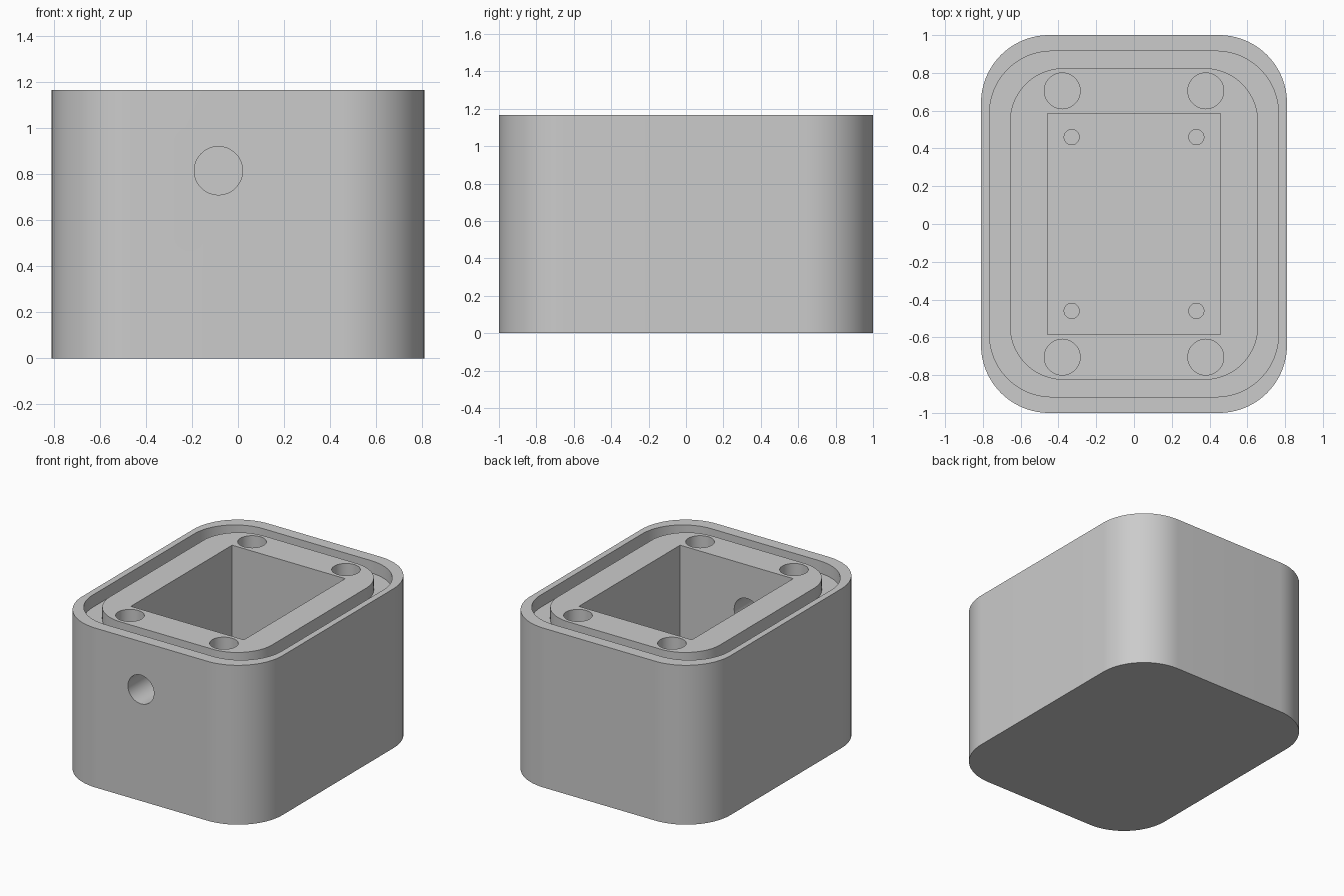
import bpy
import bmesh
from math import cos, sin, pi, radians
from mathutils import Matrix

HEIGHT = 1.165
GROOVE_Z = HEIGHT - 0.09
FLOOR_Z = 0.17
ABOVE = HEIGHT + 0.1

old = bpy.data.objects.get("Cube")
if old:
    bpy.data.objects.remove(old, do_unlink=True)

grey = bpy.data.materials.new("plain grey")
grey.use_nodes = True
grey.diffuse_color = (0.6, 0.6, 0.6, 1)
grey.node_tree.nodes["Principled BSDF"].inputs["Base Color"].default_value = (0.6, 0.6, 0.6, 1)


def make_object(name, bm):
    mesh = bpy.data.meshes.new(name)
    bmesh.ops.recalc_face_normals(bm, faces=bm.faces)
    bm.to_mesh(mesh)
    bm.free()
    mesh.materials.append(grey)
    obj = bpy.data.objects.new(name, mesh)
    bpy.context.collection.objects.link(obj)
    return obj


def rounded_block(name, half_x, half_y, radius, z0, z1, steps=24):
    """Upright prism with a rounded rectangle outline."""
    bm = bmesh.new()
    outline = []
    for i, (sx, sy) in enumerate([(1, 1), (-1, 1), (-1, -1), (1, -1)]):
        for k in range(steps + 1):
            a = (i + k / steps) * pi / 2
            x = sx * (half_x - radius) + radius * cos(a)
            y = sy * (half_y - radius) + radius * sin(a)
            outline.append(bm.verts.new((x, y, z0)))
    base = bm.faces.new(outline)
    top = bmesh.ops.extrude_face_region(bm, geom=[base])["geom"]
    bmesh.ops.translate(bm, vec=(0, 0, z1 - z0),
                        verts=[v for v in top if isinstance(v, bmesh.types.BMVert)])
    return make_object(name, bm)


def box(name, half_x, half_y, z0, z1):
    bm = bmesh.new()
    place = Matrix.Translation((0, 0, (z0 + z1) / 2)) @ Matrix.Diagonal(
        (2 * half_x, 2 * half_y, z1 - z0, 1))
    bmesh.ops.create_cube(bm, size=1, matrix=place)
    return make_object(name, bm)


def cylinder(name, radius, length, centre, axis="z"):
    bm = bmesh.new()
    place = Matrix.Translation(centre)
    if axis == "y":
        place = place @ Matrix.Rotation(pi / 2, 4, "X")
    bmesh.ops.create_cone(bm, cap_ends=True, segments=48, radius1=radius,
                          radius2=radius, depth=length, matrix=place)
    return make_object(name, bm)


def combine(target, tool, operation="DIFFERENCE"):
    """Apply a boolean and discard the tool object."""
    mod = target.modifiers.new("boolean", "BOOLEAN")
    mod.operation = operation
    mod.solver = "EXACT"
    mod.object = tool
    bpy.context.view_layer.objects.active = target
    bpy.ops.object.modifier_apply(modifier=mod.name)
    bpy.data.objects.remove(tool, do_unlink=True)


def drill_four(target, radius, x, y, z0, z1):
    for sx in (-1, 1):
        for sy in (-1, 1):
            hole = cylinder("drill", radius, z1 - z0, (sx * x, sy * y, (z0 + z1) / 2))
            combine(target, hole)


# Outer shell with a seal groove around the raised inner block
body = rounded_block("enclosure_body", 0.81, 1.0, 0.36, 0, HEIGHT)
combine(body, rounded_block("recess", 0.765, 0.915, 0.33, GROOVE_Z, ABOVE))
combine(body, rounded_block("inner_block", 0.657, 0.825, 0.285, GROOVE_Z - 0.05, HEIGHT), "UNION")

# Rectangular pocket
combine(body, box("pocket", 0.457, 0.585, FLOOR_Z, ABOVE))

# Lid screw holes and mounting holes in the pocket floor
drill_four(body, 0.095, 0.38, 0.705, HEIGHT - 0.35, ABOVE)
drill_four(body, 0.04, 0.33, 0.46, FLOOR_Z - 0.1, FLOOR_Z + 0.1)

# Cable hole through the front wall
combine(body, cylinder("cable_hole", 0.105, 0.7, (-0.085, -0.8, 0.815), "y"))

# Smooth rounded walls, sharp rims
bpy.ops.object.select_all(action="DESELECT")
body.select_set(True)
bpy.context.view_layer.objects.active = body
bpy.ops.object.shade_smooth_by_angle(angle=radians(30))
